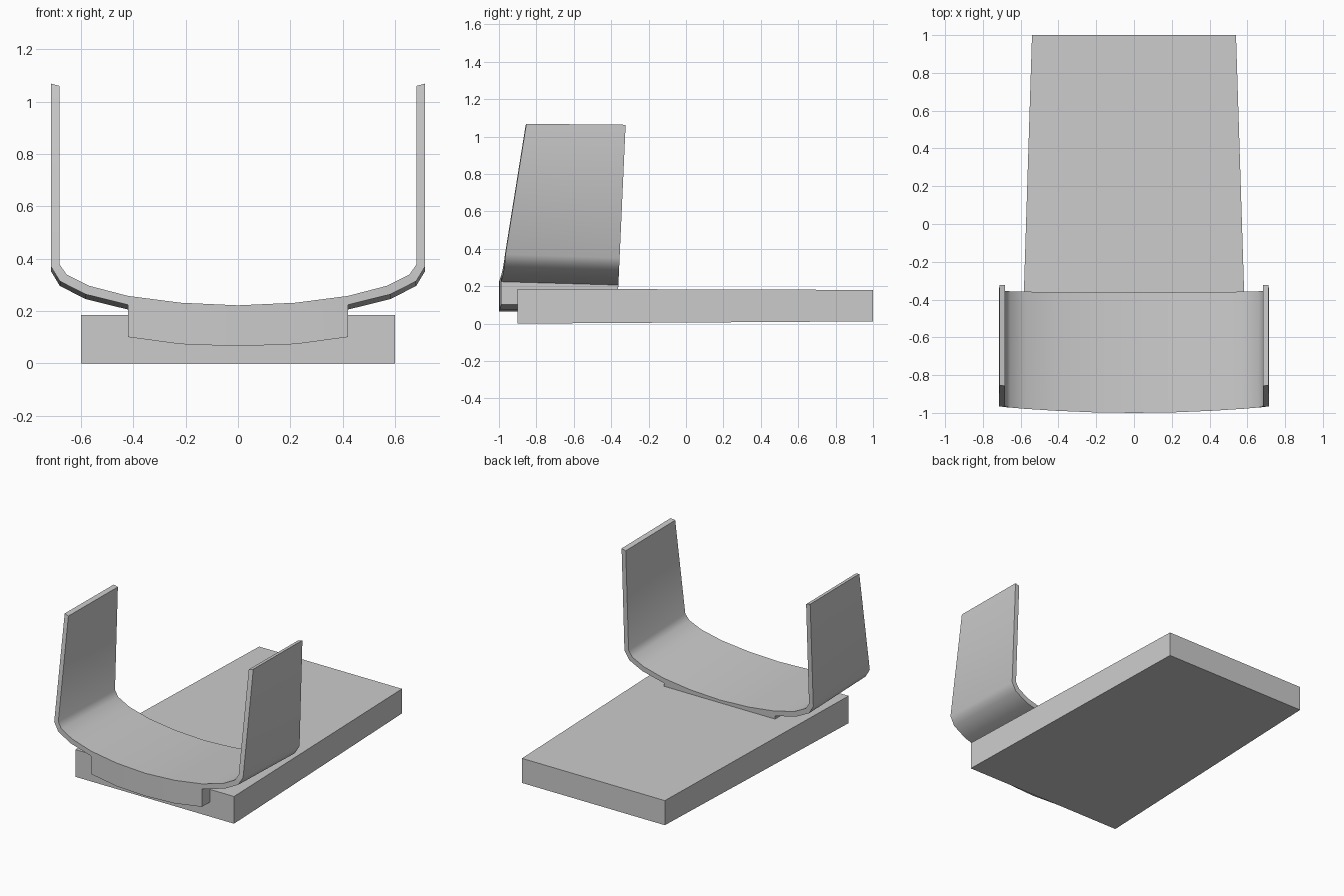
import bpy

if "Cube" in bpy.data.objects:
    bpy.data.objects.remove(bpy.data.objects["Cube"])

def make(name, verts, faces):
    me = bpy.data.meshes.new(name)
    me.from_pydata(verts, [], faces)
    me.update()
    ob = bpy.data.objects.new(name, me)
    bpy.context.collection.objects.link(ob)
    return ob

def smooth(ob, angle):
    bpy.ops.object.select_all(action='DESELECT')
    ob.select_set(True)
    bpy.context.view_layer.objects.active = ob
    bpy.ops.object.shade_smooth_by_angle(angle=angle)

def mirrored(half):
    # half runs from x = 0 outwards; returns the full left-to-right row
    return [(-x, z) for x, z in reversed(half[1:])] + half

def front_y(x, z):
    # bowed front edge, arms leaning backwards
    return -1 + 0.033 * (abs(x) / 0.71) ** 2 + max(0, z - 0.36) * 0.16

def back_y(z):
    return -0.372 + 0.046 * z

def solid_strip(name, top_half, bottom_half, drop):
    # closed solid between a top row and a bottom row, from front to back
    top, bottom = mirrored(top_half), mirrored(bottom_half)
    n = len(top)
    rows = []
    for row in (top, bottom):
        rows.append([(x, front_y(x, z), z) for x, z in row])
        rows.append([(x, back_y(z), z - drop(z)) for x, z in row])
    verts = [v for row in rows for v in row]
    tf, tb, bf, bb = (range(i * n, (i + 1) * n) for i in range(4))
    faces = []
    for i in range(n - 1):
        j = i + 1
        faces += [(tf[i], tf[j], tb[j], tb[i]), (bf[j], bf[i], bb[i], bb[j]),
                  (bf[i], bf[j], tf[j], tf[i]), (bb[j], bb[i], tb[i], tb[j])]
    faces += [(tf[0], tb[0], bb[0], bf[0]), (bf[-1], bb[-1], tb[-1], tf[-1])]
    return make(name, verts, faces)

# Tapered base slab
slab = make("base_slab", [
    (-0.6, -0.9, 0), (0.6, -0.9, 0), (0.54, 1, 0.012), (-0.54, 1, 0.012),
    (-0.6, -0.9, 0.186), (0.6, -0.9, 0.186), (0.54, 1, 0.18), (-0.54, 1, 0.18)],
    [(3, 2, 1, 0), (4, 5, 6, 7), (0, 1, 5, 4), (1, 2, 6, 5), (2, 3, 7, 6), (3, 0, 4, 7)])

# U-shaped cradle with curved floor and two upright arms
inner = [(0, 0.222), (0.22, 0.232), (0.42, 0.258), (0.57, 0.297),
         (0.655, 0.34), (0.682, 0.38), (0.682, 1.06)]
outer = [(0, 0.188), (0.22, 0.198), (0.42, 0.224), (0.582, 0.264),
         (0.68, 0.314), (0.714, 0.37), (0.713, 1.068)]
cradle = solid_strip("cradle", inner, outer, lambda z: 0.018 if z < 0.6 else 0.005)
smooth(cradle, 0.7)

# Mounting block under the cradle, its front lip hanging over the slab
block = solid_strip("mounting_block",
                    [(0, 0.2), (0.22, 0.21), (0.42, 0.236)],
                    [(0, 0.066), (0.22, 0.074), (0.42, 0.101)],
                    lambda z: 0.016 if z > 0.15 else 0.0)
smooth(block, 0.6)
